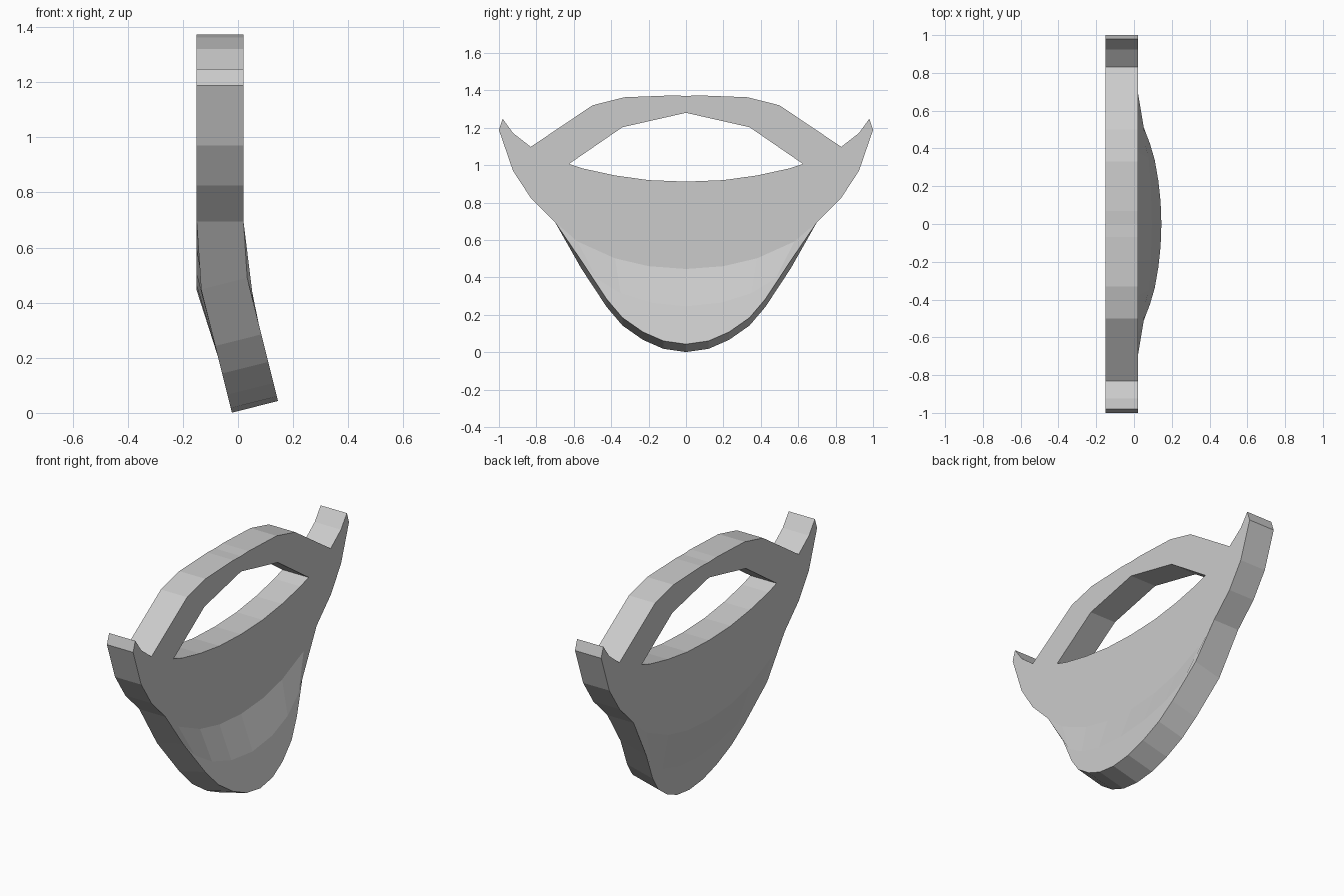
import bpy, bmesh

if "Cube" in bpy.data.objects:
    bpy.data.objects.remove(bpy.data.objects["Cube"])

# Half profiles as (y, z), seen from the +x side
top_edge = [(0, 1.37), (0.07, 1.373), (0.33, 1.363), (0.5, 1.32), (0.83, 1.098), (0.925, 1.172),
            (0.98, 1.248), (1.0, 1.188), (0.925, 0.97), (0.83, 0.825)]
bend = [(0.7, 0.695), (0.58, 0.592), (0.38, 0.502), (0.2, 0.46), (0, 0.445)]
opening = [(0, 0.912), (0.2, 0.92), (0.38, 0.945), (0.55, 0.982), (0.625, 1.007), (0.34, 1.203), (0, 1.28)]
fold = [(0.56, 0.49), (0.48, 0.395), (0.35, 0.315), (0.19, 0.265), (0, 0.245)]
tip = [(0.425, 0.285), (0.34, 0.185), (0.23, 0.108), (0.12, 0.06), (0, 0.043)]

SHIFT_X, SHIFT_Z = -0.167, -0.042


def flat(p):
    # Upright wall: front and back position of a profile point
    return (0.02, *p), (-0.15, *p)


def tilted(p):
    # Lower lip leans towards +x
    y, z = p
    x = 0.145 - 0.25 * (z - 0.043)
    return (x, y, z), (x + SHIFT_X, y, z + SHIFT_Z)


upper, hole, crease = [[flat(p) for p in s] for s in (top_edge, opening, bend)]
mid, low = [[tilted(p) for p in s] for s in (fold, tip)]

# Front panels of one half: upper wall, folded band, flat lip
panels = [upper + crease + hole]
panels += [[crease[i], mid[i], mid[i + 1], crease[i + 1]] for i in range(len(mid) - 1)]
panels.append(mid[:1] + low + mid[:0:-1])

# Open edges of the half, excluding the centre seam
rim = upper + [crease[0], mid[0]] + low
sides = list(zip(rim, rim[1:])) + list(zip(hole, hole[1:]))

bm = bmesh.new()


def add_face(coords, sign):
    bm.faces.new([bm.verts.new((x, y * sign, z)) for x, y, z in coords])


for sign in (1, -1):
    for panel in panels:
        for layer in (0, 1):
            add_face([p[layer] for p in panel], sign)
    for a, b in sides:
        add_face([a[0], b[0], b[1], a[1]], sign)

bmesh.ops.remove_doubles(bm, verts=bm.verts, dist=0.0005)
bmesh.ops.recalc_face_normals(bm, faces=bm.faces)

mesh = bpy.data.meshes.new("curved_guard_plate")
bm.to_mesh(mesh)
bm.free()
obj = bpy.data.objects.new("curved_guard_plate", mesh)
bpy.context.collection.objects.link(obj)
